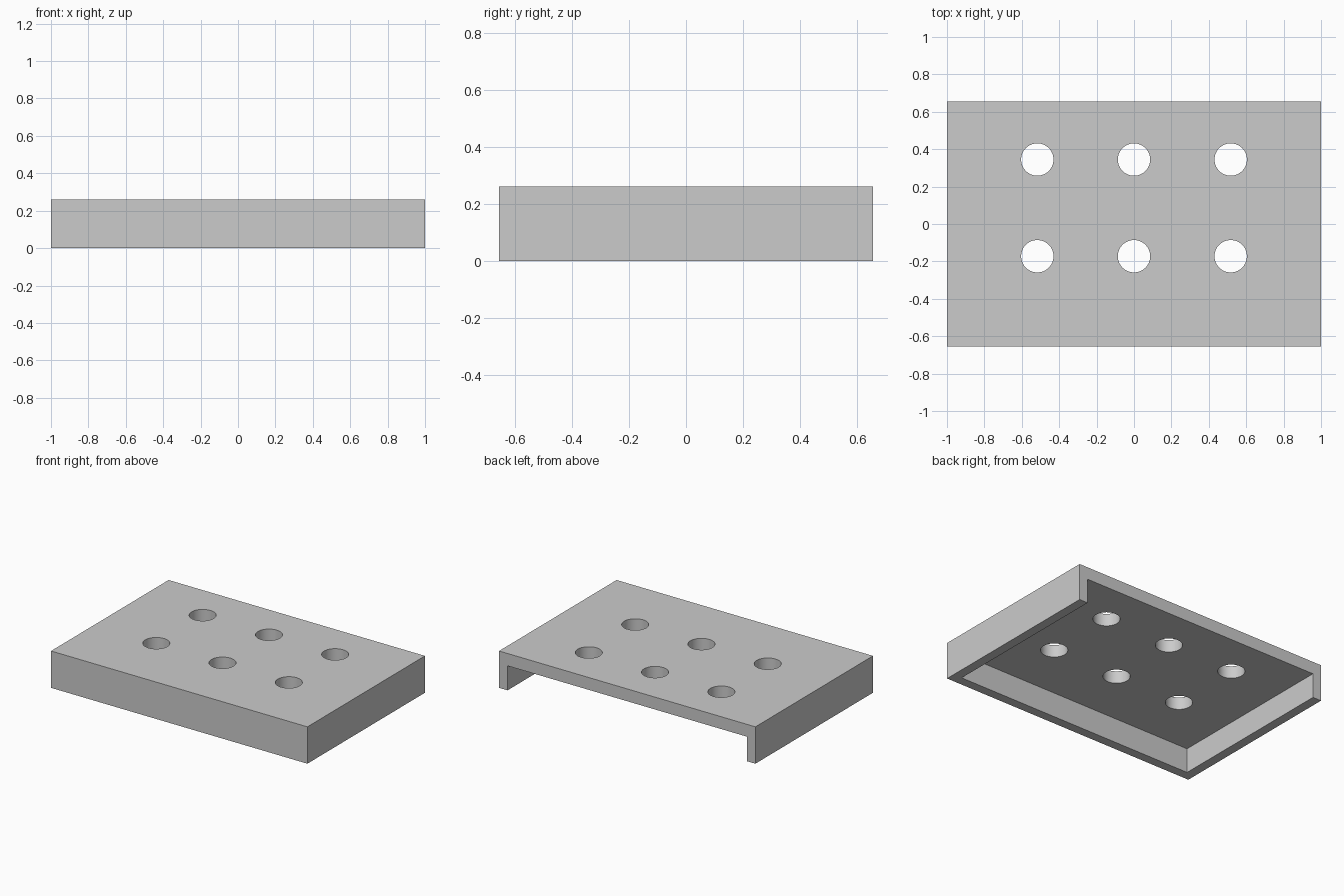
import bpy

cube = bpy.data.objects.get("Cube")
if cube:
    bpy.data.objects.remove(cube, do_unlink=True)

# Overall sizes
WIDTH, DEPTH, HEIGHT = 2.0, 1.31, 0.26
WALL, PLATE = 0.066, 0.087
HOLE_RADIUS, SPACING = 0.0865, 0.517

grey = bpy.data.materials.new("light grey")
grey.use_nodes = True
grey.diffuse_color = (0.6, 0.6, 0.6, 1)
grey.node_tree.nodes["Principled BSDF"].inputs["Base Color"].default_value = (0.6, 0.6, 0.6, 1)


def box(name, low, high):
    """Add a box spanning two opposite corners."""
    center = [(a + b) / 2 for a, b in zip(low, high)]
    bpy.ops.mesh.primitive_cube_add(size=1, location=center)
    obj = bpy.context.object
    obj.name = name
    obj.scale = [b - a for a, b in zip(low, high)]
    bpy.ops.object.transform_apply(location=True, rotation=False, scale=True)
    obj.data.materials.append(grey)
    return obj


def cut(target, cutter):
    """Subtract the cutter from the target, then discard it."""
    cutter.hide_render = True
    mod = target.modifiers.new("cut", 'BOOLEAN')
    mod.operation = 'DIFFERENCE'
    mod.solver = 'EXACT'
    mod.object = cutter
    bpy.context.view_layer.objects.active = target
    bpy.ops.object.modifier_apply(modifier=mod.name)
    bpy.data.objects.remove(cutter, do_unlink=True)


# Solid block, hollowed from below and open at the back
cover = box("perforated_cover", (-WIDTH / 2, -DEPTH / 2, 0), (WIDTH / 2, DEPTH / 2, HEIGHT))
cut(cover, box("cavity", (-WIDTH / 2 + WALL, -DEPTH / 2 + WALL, -0.1),
               (WIDTH / 2 - WALL, DEPTH / 2 + 0.1, HEIGHT - PLATE)))

# Two rows of three round holes through the top plate
for column in (-1, 0, 1):
    for y in (SPACING * 2 / 3, -SPACING / 3):
        bpy.ops.mesh.primitive_cylinder_add(vertices=64, radius=HOLE_RADIUS, depth=0.3,
                                            location=(column * SPACING, y, HEIGHT))
        hole = bpy.context.object
        hole.name = "hole_cutter"
        hole.data.materials.append(grey)
        cut(cover, hole)

# Smooth hole walls, crisp edges elsewhere
bpy.ops.object.select_all(action='DESELECT')
cover.select_set(True)
bpy.context.view_layer.objects.active = cover
bpy.ops.object.shade_smooth_by_angle()
